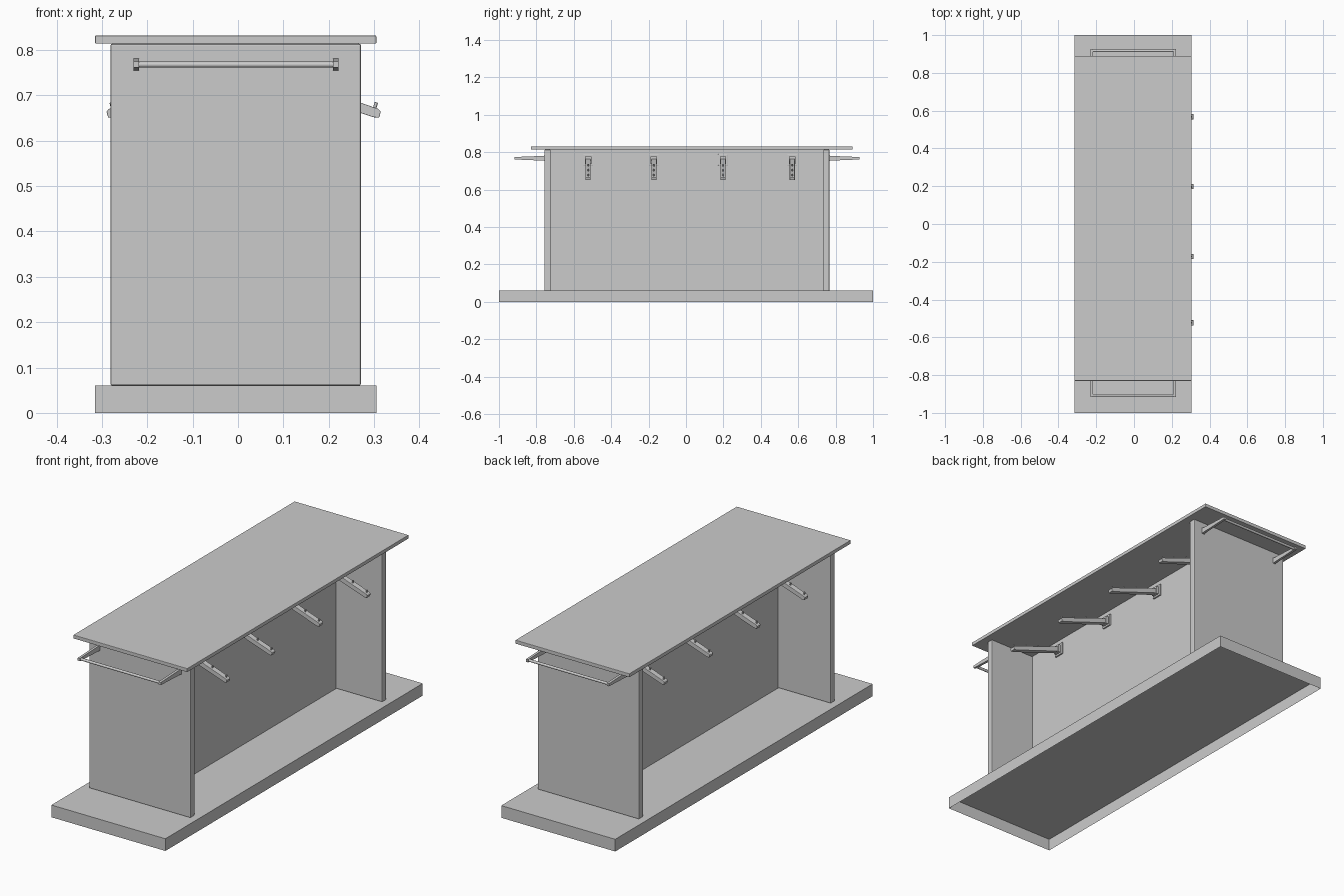
import bpy, bmesh, math
from mathutils import Vector, Matrix

if "Cube" in bpy.data.objects:
    bpy.data.objects.remove(bpy.data.objects["Cube"])

def add(name, bm, bevel=0.0):
    me = bpy.data.meshes.new(name)
    bm.to_mesh(me)
    bm.free()
    ob = bpy.data.objects.new(name, me)
    bpy.context.collection.objects.link(ob)
    if bevel:
        m = ob.modifiers.new("bevel", 'BEVEL')
        m.width, m.segments = bevel, 2
    return ob

def cube(bm, lo, hi):
    lo, hi = Vector(lo), Vector(hi)
    mat = Matrix.Translation((lo + hi) / 2) @ Matrix.Diagonal((*(hi - lo), 1))
    return bmesh.ops.create_cube(bm, size=1, matrix=mat)['verts']

def box(name, lo, hi, bevel=0.0):
    bm = bmesh.new()
    cube(bm, lo, hi)
    return add(name, bm, bevel)

def rod(bm, a, b, r, n=16):
    a, b = Vector(a), Vector(b)
    rot = (b - a).to_track_quat('Z', 'Y').to_matrix().to_4x4()
    bmesh.ops.create_cone(bm, cap_ends=True, segments=n, radius1=r, radius2=r,
                          depth=(b - a).length, matrix=Matrix.Translation((a + b) / 2) @ rot)

# Base plinth, open underneath
bm = bmesh.new()
cube(bm, (-0.315, -1, 0), (0.305, 1, 0.06))
bottom = [f for f in bm.faces if f.normal.z < -0.5 or f.calc_center_median().z < 0.01]
bmesh.ops.delete(bm, geom=bottom, context='FACES_ONLY')
add("base_plinth", bm)

# Top shelf, end panels and central wall
box("top_shelf", (-0.315, -0.83, 0.814), (0.305, 0.89, 0.832), 0.002)
box("front_end_panel", (-0.281, -0.757, 0.06), (0.271, -0.724, 0.814), 0.004)
box("back_end_panel", (-0.281, 0.734, 0.06), (0.271, 0.767, 0.814), 0.004)
box("centre_wall", (0.005, -0.724, 0.06), (0.02, 0.734, 0.814))

# Hang rails: tapered arms, end collars and a round bar
def rail(name, y0, s):
    bm = bmesh.new()
    for x in (-0.224, 0.216):
        vs = cube(bm, (x - 0.006, min(y0, y0 + s * 0.16), 0.755),
                  (x + 0.006, max(y0, y0 + s * 0.16), 0.781))
        for v in vs:
            if abs(v.co.y - y0) > 0.1:
                v.co.z = 0.768 + (v.co.z - 0.768) * 0.5
        cube(bm, (x - 0.007, y0 - 0.003, 0.753), (x + 0.007, y0 + 0.003, 0.783))
    yb = y0 + s * 0.15
    rod(bm, (-0.224, yb, 0.768), (0.216, yb, 0.768), 0.0065)
    ob = add(name, bm)
    ob.data.shade_smooth()
    ob.data.set_sharp_from_angle(angle=math.radians(35))

rail("front_hang_rail", -0.757, -1)
rail("back_hang_rail", 0.767, 1)

# Waterfall hook: wall plate, socket, sloping arm and upright studs
def hook_mesh():
    bm = bmesh.new()
    cube(bm, (0, -0.026, 0.73), (0.008, 0.026, 0.79))
    cube(bm, (0.008, -0.017, 0.738), (0.022, 0.017, 0.778))
    profile = [(0.0, 0.773), (0.29, 0.670), (0.295, 0.664), (0.291, 0.651), (0.278, 0.652), (0.0, 0.748)]
    f = bm.faces.new([bm.verts.new((x, -0.0135, z)) for x, z in profile])
    ext = bmesh.ops.extrude_face_region(bm, geom=[f])['geom']
    bmesh.ops.translate(bm, vec=(0, 0.027, 0), verts=[v for v in ext if isinstance(v, bmesh.types.BMVert)])
    bmesh.ops.recalc_face_normals(bm, faces=bm.faces[:])
    for x in (0.13, 0.205, 0.28):
        z = 0.773 - x * 0.355
        rod(bm, (x, 0, z - 0.006), (x + 0.005, 0, z + 0.011), 0.004, 10)
    return bm

ys = (-0.523, -0.172, 0.198, 0.568)
for i, y in enumerate(ys):
    ob = add(f"right_hook_{i + 1}", hook_mesh(), 0.002)
    ob.location = (0.02, y, 0)
    # opposite side is the same row turned half way round
    ob = add(f"left_hook_{i + 1}", hook_mesh(), 0.002)
    ob.location = (0.005, 0.045 - y, 0)
    ob.rotation_euler.z = math.pi
